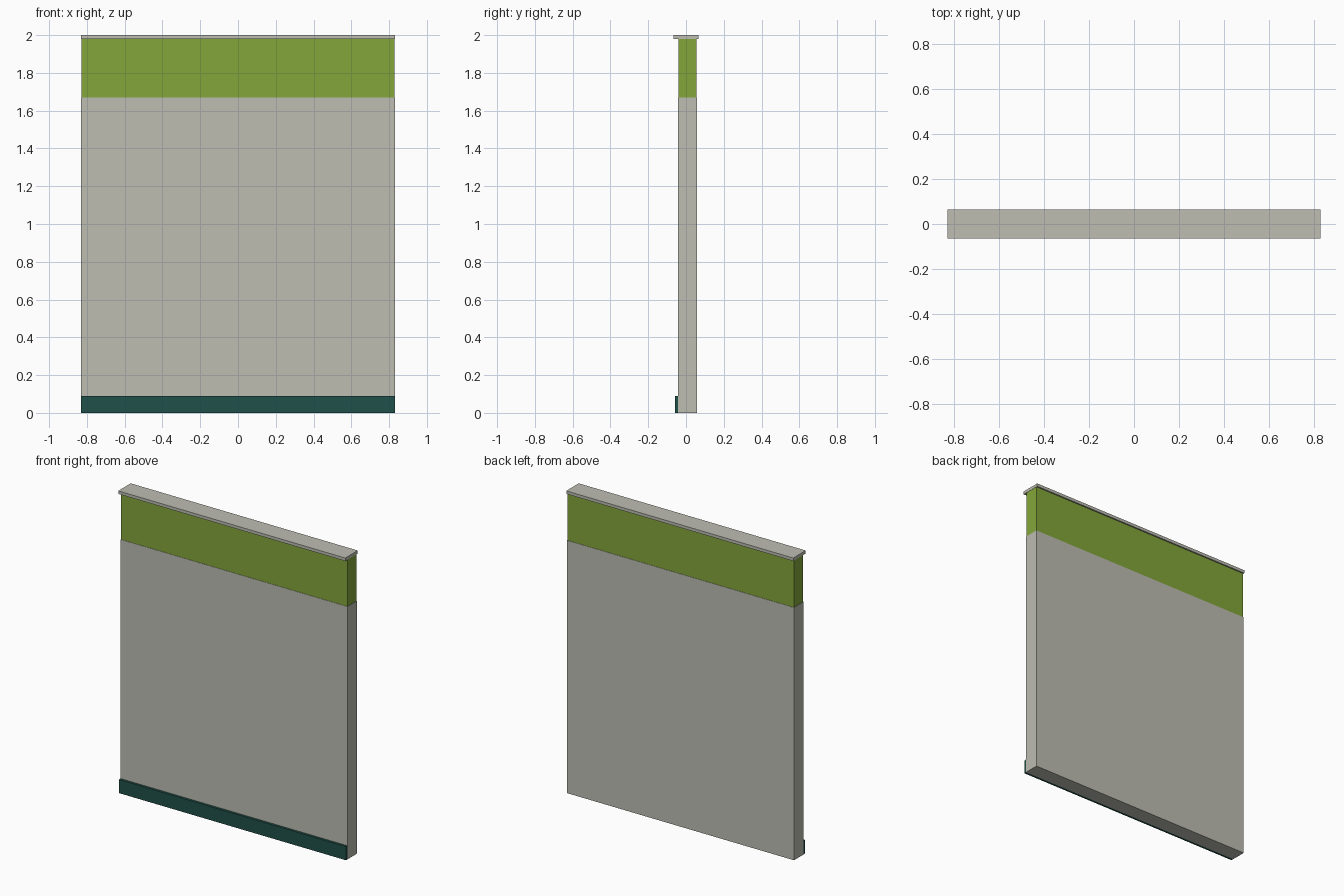
import bpy

cube = bpy.data.objects.get("Cube")
if cube:
    bpy.data.objects.remove(cube, do_unlink=True)


def make_material(name, rgb):
    mat = bpy.data.materials.new(name)
    mat.use_nodes = True
    colour = (*rgb, 1.0)
    mat.diffuse_color = colour
    mat.node_tree.nodes["Principled BSDF"].inputs["Base Color"].default_value = colour
    return mat


def make_box(name, y_range, z_range, mat, half_width):
    """Box centred on x = 0, spanning the given depth and height."""
    (y0, y1), (z0, z1) = y_range, z_range
    bpy.ops.mesh.primitive_cube_add(size=1, location=(0, (y0 + y1) / 2, (z0 + z1) / 2))
    obj = bpy.context.object
    obj.name = obj.data.name = name
    obj.scale = (2 * half_width, y1 - y0, z1 - z0)
    bpy.ops.object.transform_apply(location=False, rotation=False, scale=True)
    obj.data.materials.append(mat)
    return obj


grey = make_material("warm grey", (0.51, 0.51, 0.45))
green = make_material("leaf green", (0.227, 0.381, 0.042))
teal = make_material("dark teal", (0.0144, 0.08, 0.065))

HALF = 0.83

# Main wall slab
make_box("wall_panel", (-0.042, 0.058), (0, 1.67), grey, HALF)
# Coloured band, set back by a hair from the slab
make_box("upper_band", (-0.04, 0.056), (1.67, 1.98), green, HALF - 0.002)
# Overhanging flat cap
make_box("top_cap", (-0.065, 0.065), (1.98, 2.0), grey, HALF)
# Skirting strip on the front only
make_box("skirting_board", (-0.058, -0.042), (0, 0.09), teal, HALF)
